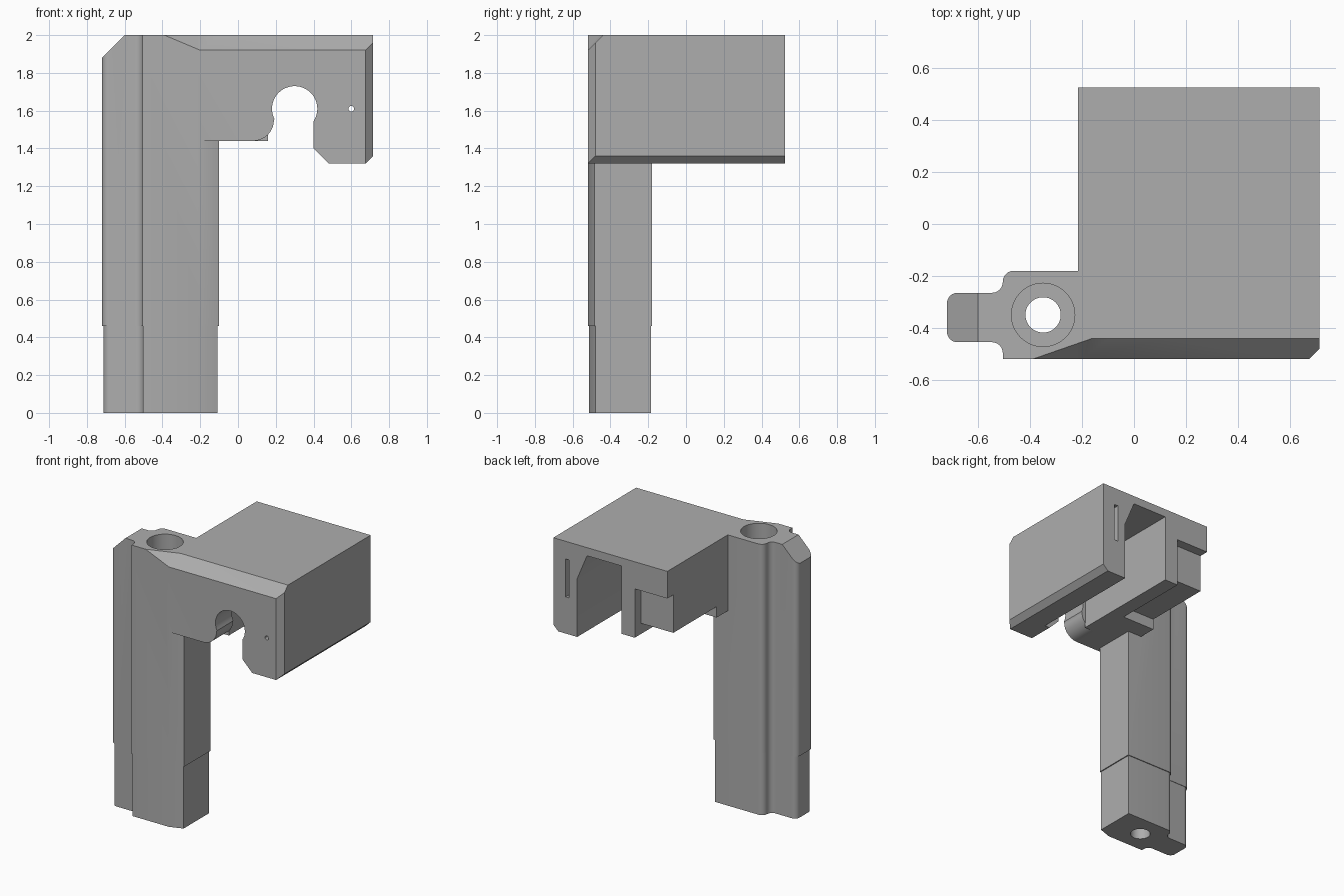
import bpy, bmesh, math
from mathutils import Vector

cube = bpy.data.objects.get("Cube")
if cube:
    bpy.data.objects.remove(cube, do_unlink=True)

grey = bpy.data.materials.new("plain grey")
grey.use_nodes = True
colour = (0.42, 0.42, 0.42, 1)
grey.diffuse_color = colour
grey.node_tree.nodes["Principled BSDF"].inputs["Base Color"].default_value = colour


def finish(bm, name):
    bmesh.ops.recalc_face_normals(bm, faces=bm.faces)
    mesh = bpy.data.meshes.new(name)
    bm.to_mesh(mesh)
    bm.free()
    mesh.materials.append(grey)
    obj = bpy.data.objects.new(name, mesh)
    bpy.context.collection.objects.link(obj)
    return obj


def prism(name, outline, start, end, axis):
    """Extrude a 2D outline along z (xy outline) or y (xz outline)."""
    bm = bmesh.new()
    place = (lambda a, b: (a, b, start)) if axis == "z" else (lambda a, b: (a, start, b))
    face = bm.faces.new([bm.verts.new(place(a, b)) for a, b in outline])
    grown = bmesh.ops.extrude_face_region(bm, geom=[face])["geom"]
    shift = Vector((0, 0, end - start)) if axis == "z" else Vector((0, end - start, 0))
    bmesh.ops.translate(bm, vec=shift, verts=[v for v in grown if isinstance(v, bmesh.types.BMVert)])
    return finish(bm, name)


def arc(cx, cy, r, a0, a1, steps):
    angles = [math.radians(a0 + (a1 - a0) * i / steps) for i in range(steps + 1)]
    return [(cx + r * math.cos(a), cy + r * math.sin(a)) for a in angles]


def circle(cx, cy, r, steps=48):
    return arc(cx, cy, r, 0, 360, steps)[:-1]


def box(x0, x1, b0, b1):
    return [(x0, b0), (x1, b0), (x1, b1), (x0, b1)]


def rounded(corners, steps=6):
    """Round right-angled corners given as (x, y, radius)."""
    out = []
    for i, (x, y, r) in enumerate(corners):
        p = Vector((x, y))
        if not r:
            out.append((x, y))
            continue
        u = (Vector(corners[i - 1][:2]) - p).normalized() * r
        v = (Vector(corners[(i + 1) % len(corners)][:2]) - p).normalized() * r
        for k in range(steps + 1):
            t = math.radians(90 * k / steps)
            out.append(tuple(p + u * (1 - math.sin(t)) + v * (1 - math.cos(t))))
    return out


def combine(target, tool, operation):
    mod = target.modifiers.new("join", "BOOLEAN")
    mod.operation, mod.solver, mod.object = operation, "EXACT", tool
    bpy.ops.object.select_all(action="DESELECT")
    bpy.context.view_layer.objects.active = target
    target.select_set(True)
    bpy.ops.object.modifier_apply(modifier=mod.name)
    bpy.data.objects.remove(tool, do_unlink=True)


# Post: rounded section with a side tab, narrower at the foot
section = rounded([
    (-0.505, -0.52, 0), (-0.2, -0.52, 0), (-0.1, -0.485, 0), (-0.1, -0.18, 0),
    (-0.505, -0.18, 0.042), (-0.505, -0.265, 0.042), (-0.72, -0.265, 0.04),
    (-0.72, -0.455, 0.04), (-0.505, -0.455, 0.042)])
body = prism("bracket_body", section, 0.46, 2, "z")
foot_section = [(-0.41 + (x + 0.41) * 0.975, -0.35 + (y + 0.35) * 0.965) for x, y in section]
foot = prism("foot", foot_section, 0, 0.5, "z")
combine(body, foot, "UNION")

# Sloped top of the side tab
combine(body, prism("tab_cut", [(-0.8, 1.8), (-0.55, 2.05), (-0.8, 2.05)], -0.7, 0, "y"), "DIFFERENCE")

# Front plate with keyhole notch
plate = [(-0.215, 2), (0.715, 2), (0.715, 1.36), (0.675, 1.32), (0.48, 1.32), (0.4, 1.4)]
plate += arc(0.3, 1.61, 0.12, -33.6, 207, 28)
plate += arc(0.08, 1.55, 0.11, 0, -90, 10) + [(-0.215, 1.44)]
combine(body, prism("front_plate", plate, -0.52, -0.33, "y"), "UNION")

# Rear housing with open channel
housing = [(-0.215, 2), (0.715, 2), (0.715, 1.36), (0.675, 1.32), (0.52, 1.32), (0.52, 1.75),
           (0.44, 1.94), (0.16, 1.94), (0.16, 1.44), (-0.215, 1.44)]
combine(body, prism("housing", housing, -0.335, 0.525, "y"), "UNION")

# Recesses, slot and pin hole in the housing
for name, outline, y0, y1 in (
        ("back_recess", box(-0.4, 0.05, 1.3, 1.8), 0.455, 0.6),
        ("under_recess", box(-0.4, 0.05, 1.3, 1.52), -0.05, 0.6),
        ("slot", box(0.585, 0.615, 1.59, 1.87), -0.33, 0.6),
        ("pin_hole", circle(0.6, 1.61, 0.015, 16), -0.6, -0.3)):
    combine(body, prism(name, outline, y0, y1, "y"), "DIFFERENCE")

# Bevelled front right edge
combine(body, prism("edge_cut", [(0.635, -0.56), (0.755, -0.44), (0.8, -0.6)], 1.2, 2.1, "z"), "DIFFERENCE")

# Bevelled top front edge, running out diagonally over the post
bm = bmesh.new()
for co in ((-0.6, -0.56, 2.04), (-0.14, -0.4, 2.04), (-0.22, -0.56, 1.88),
           (0.86, -0.4, 2.04), (0.86, -0.56, 1.88), (0.86, -0.56, 2.04)):
    bm.verts.new(co)
bmesh.ops.convex_hull(bm, input=bm.verts)
combine(body, finish(bm, "top_edge_cut"), "DIFFERENCE")

# Counterbored screw hole through the post
combine(body, prism("screw_hole", circle(-0.35, -0.35, 0.068), -0.1, 2.1, "z"), "DIFFERENCE")
combine(body, prism("counterbore", circle(-0.35, -0.35, 0.122), 1.6, 2.1, "z"), "DIFFERENCE")

bpy.context.view_layer.objects.active = body
body.select_set(True)
bpy.ops.object.shade_smooth_by_angle(angle=math.radians(25))
